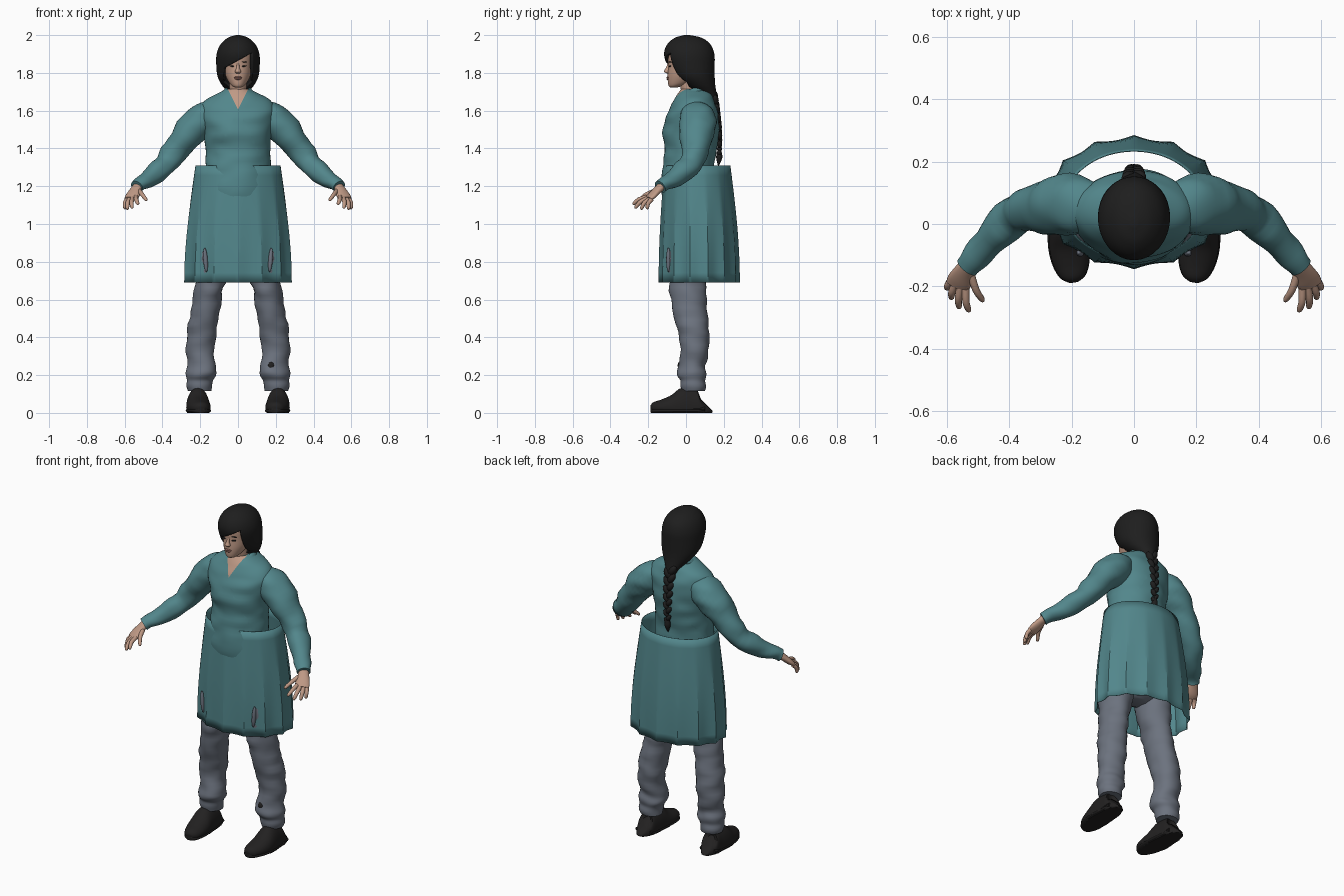
import bpy, bmesh, math
from mathutils import Vector, noise, Euler

cube = bpy.data.objects.get("Cube")
if cube:
    bpy.data.objects.remove(cube, do_unlink=True)


def material(name, rgb):
    m = bpy.data.materials.new(name)
    m.use_nodes = True
    m.diffuse_color = (*rgb, 1)
    m.node_tree.nodes["Principled BSDF"].inputs["Base Color"].default_value = (*rgb, 1)
    return m


TEAL = material("teal_cloth", (0.085, 0.24, 0.26))
GREY = material("grey_trousers", (0.15, 0.17, 0.21))
SKIN = material("skin", (0.52, 0.32, 0.235))
HAIR = material("black_hair", (0.013, 0.013, 0.013))
SHOE = material("black_leather", (0.016, 0.015, 0.015))
LIPS = material("lips", (0.36, 0.17, 0.14))


def finish(name, bm, mat, thick=0, angle=50):
    bmesh.ops.recalc_face_normals(bm, faces=bm.faces)
    me = bpy.data.meshes.new(name)
    bm.to_mesh(me)
    bm.free()
    me.materials.append(mat)
    ob = bpy.data.objects.new(name, me)
    bpy.context.collection.objects.link(ob)
    bpy.ops.object.select_all(action="DESELECT")
    ob.select_set(True)
    bpy.context.view_layer.objects.active = ob
    bpy.ops.object.shade_smooth_by_angle(angle=math.radians(angle))
    if thick:
        mod = ob.modifiers.new("thickness", "SOLIDIFY")
        mod.thickness = thick
        mod.offset = -1
    return ob


def skin_rows(rows, closed=True, caps=True):
    """Bridge rows of points into a bmesh."""
    bm = bmesh.new()
    vs = [[bm.verts.new(p) for p in row] for row in rows]
    n = len(rows[0])
    for a, b in zip(vs, vs[1:]):
        for i in range(n if closed else n - 1):
            j = (i + 1) % n
            bm.faces.new((a[i], a[j], b[j], b[i]))
    if caps:
        bm.faces.new(vs[0])
        bm.faces.new(vs[-1])
    return bm


def spline(keys, steps):
    """Smooth interpolation through the key rings."""
    k = [keys[0], *keys, keys[-1]]
    out = []
    for i in range(1, len(k) - 2):
        for s in range(steps):
            t = s / steps
            out.append([0.5 * (2 * b + (c - a) * t + (2 * a - 5 * b + 4 * c - d) * t * t
                               + (3 * b - a - 3 * c + d) * t ** 3)
                        for a, b, c, d in zip(*k[i - 1:i + 3])])
    return out + [list(keys[-1])]


def loft(keys, n=32, steps=5, flat=False, wrinkle=0, side=1, caps=True, floor=False):
    """Rings of (x, y, z, radius a, radius b) swept into a tube."""
    rings = spline(keys, steps)
    rows = []
    for i, (x, y, z, ra, rb) in enumerate(rings):
        c = Vector((x, y, z))
        if flat:
            ua, ub = Vector((1, 0, 0)), Vector((0, 1, 0))
        else:
            p, q = rings[max(i - 1, 0)], rings[min(i + 1, len(rings) - 1)]
            t = (Vector(q[:3]) - Vector(p[:3])).normalized()
            ua = t.cross(Vector((0, 0, 1))).normalized()
            ub = ua.cross(t)
        row = []
        for j in range(n):
            a = 2 * math.pi * j / n
            d = ua * ra * math.cos(a) + ub * rb * math.sin(a)
            v = c + d
            if wrinkle:
                v += d.normalized() * wrinkle * noise.noise(Vector((v.x * 9, v.y * 9, v.z * 18)))
            v.x *= side
            if floor:
                v.z = max(v.z, 0)
            row.append(v)
        rows.append(row)
    return skin_rows(rows, caps=caps)


def body(keys):
    """Upright rings given as (z, half width, front y, back y)."""
    return [(0, (f + b) / 2, z, w, (b - f) / 2) for z, w, f, b in keys]


def blob(name, loc, size, mat, rot=(0, 0, 0)):
    bm = bmesh.new()
    bmesh.ops.create_uvsphere(bm, u_segments=16, v_segments=10, radius=1)
    e = Euler(rot)
    for v in bm.verts:
        p = Vector((v.co.x * size[0], v.co.y * size[1], v.co.z * size[2]))
        p.rotate(e)
        v.co = p + Vector(loc)
    return finish(name, bm, mat)


def slice_mesh(bm, planes):
    for co, no in planes:
        bmesh.ops.bisect_plane(bm, geom=bm.verts[:] + bm.edges[:] + bm.faces[:],
                               plane_co=co, plane_no=no)


# Shirt body with an open neckline
bm = loft(body([(1.05, .17, -.11, .15), (1.18, .18, -.13, .15), (1.31, .17, -.122, .15),
                (1.4, .168, -.112, .163), (1.48, .18, -.124, .172), (1.57, .2, -.105, .172),
                (1.62, .195, -.08, .165), (1.66, .165, -.06, .15), (1.69, .11, -.042, .13),
                (1.715, .06, -.025, .1)]), n=48, flat=True, wrinkle=.009)
slice_mesh(bm, [((0, 0, 1.605), (s, 0, -.5)) for s in (1, -1)])
shirt = finish("shirt", bm, TEAL)
shirt.data.materials.append(SKIN)
for f in shirt.data.polygons:
    if f.center.y < .02 and abs(f.center.x) < .5 * (f.center.z - 1.605):
        f.material_index = 1


# Folded collar
def collar_point(u, v):
    a = -math.pi / 2 + .35 + u * (2 * math.pi - .7)
    b = (1 + math.sin(a)) / 2
    drop = .028 + .045 * (1 - b) ** 3
    return ((.058 + .03 * v) * math.cos(a), .03 + (.065 + .018 * v) * math.sin(a),
            1.695 + .045 * b - v * v * drop)


finish("collar", skin_rows([[collar_point(i / 40, k / 5) for i in range(41)] for k in range(6)],
                           closed=False, caps=False), TEAL, thick=.005)


# Fluted skirt
def skirt_point(u, v):
    a = 2 * math.pi * u + math.pi / 2
    s = math.sin(v * math.pi / 2)
    k = 1 - .06 * v * abs(math.sin(7 * (a - math.pi / 2)))
    f, b = -.115 - .03 * s, .235 + .05 * s
    return ((.225 + .067 * s) * k * math.cos(a), (f + b) / 2 + (b - f) / 2 * k * math.sin(a),
            1.31 - .62 * v)


finish("skirt", skin_rows([[skirt_point(i / 112, k / 12) for i in range(112)] for k in range(13)],
                          caps=False), TEAL, thick=.003, angle=25)

# Trouser seat
finish("trouser_seat", loft(body([(.8, .06, -.03, .06), (.84, .15, -.08, .11),
                                  (.95, .185, -.09, .14), (1.12, .165, -.08, .13)]),
                            flat=True), GREY)

LEG = [(.1, .02, 1, .09, .1), (.125, .005, .85, .103, .105), (.147, .007, .69, .08, .096),
       (.165, .015, .58, .076, .093), (.185, .032, .47, .078, .085), (.193, .045, .36, .074, .077),
       (.194, .035, .25, .076, .074), (.196, .03, .2, .084, .076), (.2, .035, .165, .068, .064),
       (.203, .035, .115, .058, .06)]
ARM = [(.11, .06, 1.61, .06, .05), (.185, .062, 1.555, .098, .092), (.275, .055, 1.462, .088, .078),
       (.365, .035, 1.34, .064, .062), (.45, -.04, 1.258, .058, .052), (.515, -.11, 1.212, .042, .038),
       (.537, -.135, 1.195, .04, .036)]
FOOT = [(.216, .1, .05, .025, .05), (.215, .085, .04, .05, .085), (.212, .03, .03, .057, .105),
        (.212, -.03, .03, .062, .1), (.208, -.08, .03, .063, .062), (.201, -.13, .028, .056, .042),
        (.196, -.168, .025, .04, .032), (.194, -.185, .022, .018, .016)]
SOLE = [(x, y, .012, ra * 1.05, .016) for x, y, z, ra, rb in FOOT]
PALM = [(.527, -.125, 1.205, .026, .022), (.543, -.15, 1.18, .032, .02),
        (.558, -.18, 1.15, .04, .018), (.568, -.2, 1.133, .038, .013)]
# Finger name, knuckle, tip
FINGERS = [("thumb", (.522, -.165, 1.175), (.484, -.25, 1.125)),
           ("index_finger", (.54, -.208, 1.143), (.53, -.283, 1.105)),
           ("middle_finger", (.557, -.203, 1.137), (.562, -.272, 1.085)),
           ("ring_finger", (.574, -.194, 1.132), (.587, -.24, 1.078)),
           ("little_finger", (.588, -.182, 1.13), (.6, -.208, 1.08))]

# Limbs, both sides
for s, tag in ((1, "left"), (-1, "right")):
    finish(tag + "_trouser_leg", loft(LEG, flat=True, wrinkle=.014, side=s), GREY)
    finish(tag + "_sleeve", loft(ARM, wrinkle=.012, side=s), TEAL)
    finish(tag + "_shoe", loft(FOOT, side=s, floor=True), SHOE)
    finish(tag + "_sole", loft(SOLE, side=s, floor=True), SHOE)
    heel = [(.215, y, .02, .054, .02) for y in (.1, .06, .03)]
    finish(tag + "_heel", loft(heel, n=16, side=s, floor=True), SHOE)
    finish(tag + "_palm", loft(PALM, n=20, side=s), SKIN)
    for name, a, b in FINGERS:
        a, b = Vector(a), Vector(b)
        m = a.lerp(b, .5) + Vector((.004, -.004, .006))
        keys = [(*a, .0125, .012), (*m, .0115, .011), (*a.lerp(b, .9), .009, .009), (*b, .003, .003)]
        finish(f"{tag}_{name}", loft(keys, n=12, steps=4, side=s), SKIN)
    # Cloth showing through near the hem
    blob(tag + "_hem_gap", (s * .172, -.093, .81), (.012, .012, .065), GREY, (0, s * .08, 0))

# Torn spot on one trouser leg
blob("trouser_hole", (.175, -.036, .25), (.016, .008, .02), SHOE)

# Neck and head
finish("neck", loft([(0, .035, 1.62, .05, .05), (0, .03, 1.68, .047, .05),
                     (0, .02, 1.74, .045, .052), (0, .02, 1.8, .045, .05)], flat=True), SKIN)
finish("head", loft(body([(1.722, .012, -.08, -.05), (1.73, .03, -.091, -.02), (1.75, .048, -.096, .03),
                          (1.79, .068, -.097, .08), (1.84, .076, -.094, .1), (1.9, .08, -.094, .11),
                          (1.95, .062, -.07, .09), (1.975, .02, -.02, .04)]), flat=True), SKIN)
finish("nose", loft([(0, -.09, 1.85, .006, .006), (0, -.097, 1.825, .009, .011),
                     (0, -.1, 1.807, .016, .016), (0, -.094, 1.798, .012, .009)],
                    n=16, flat=True), SKIN)
blob("upper_lip", (0, -.096, 1.776, ), (.022, .007, .005), LIPS)
blob("lower_lip", (0, -.096, 1.768), (.018, .007, .005), LIPS)
for s, tag in ((1, "left"), (-1, "right")):
    blob(tag + "_eye", (s * .032, -.085, 1.836), (.013, .006, .004), HAIR, (0, s * -.1, s * .35))
    blob(tag + "_eyebrow", (s * .034, -.085, 1.858), (.016, .005, .003), HAIR, (0, s * .1, s * .35))

# Hair cap with a swept fringe and an opening for the face
bm = loft(body([(1.64, .028, .11, .17), (1.69, .05, .06, .162), (1.735, .085, -.01, .155),
                (1.78, .108, -.065, .152), (1.84, .115, -.1, .152), (1.9, .113, -.116, .15),
                (1.95, .093, -.1, .13), (1.985, .055, -.06, .085), (2.0, .012, -.01, .02)]),
          n=64, steps=6, flat=True)
slice_mesh(bm, [((0, 0, 1.865), (-.55, 0, 1)), ((.076, 0, 0), (1, 0, 0)), ((-.076, 0, 0), (1, 0, 0)),
                ((0, -.045, 1.85), (0, 1, .5))])
gone = []
for f in bm.faces:
    c = f.calc_center_median()
    if c.z < 1.865 + .55 * c.x and abs(c.x) < .076 and c.y < -.045 + .5 * (1.85 - c.z):
        gone.append(f)
bmesh.ops.delete(bm, geom=gone, context="FACES")
finish("hair", bm, HAIR, thick=.018)

# Braid of alternating strands with a loose end
COUNT = 14
for i in range(COUNT):
    t = i / (COUNT - 1)
    s = 1 if i % 2 else -1
    w = 1 - .45 * t
    y = .148 + .03 * math.sin(t * math.pi * .6)
    blob(f"braid_strand_{i + 1}", (s * .014 * w, y, 1.675 - .3 * t),
         (.021 * w, .022 * w, .036 * w), HAIR, (0, s * .55, 0))
finish("braid_end", loft([(0, .176, 1.385, .012, .012), (0, .176, 1.35, .017, .016),
                          (0, .172, 1.31, .003, .003)], n=16, flat=True), HAIR)
